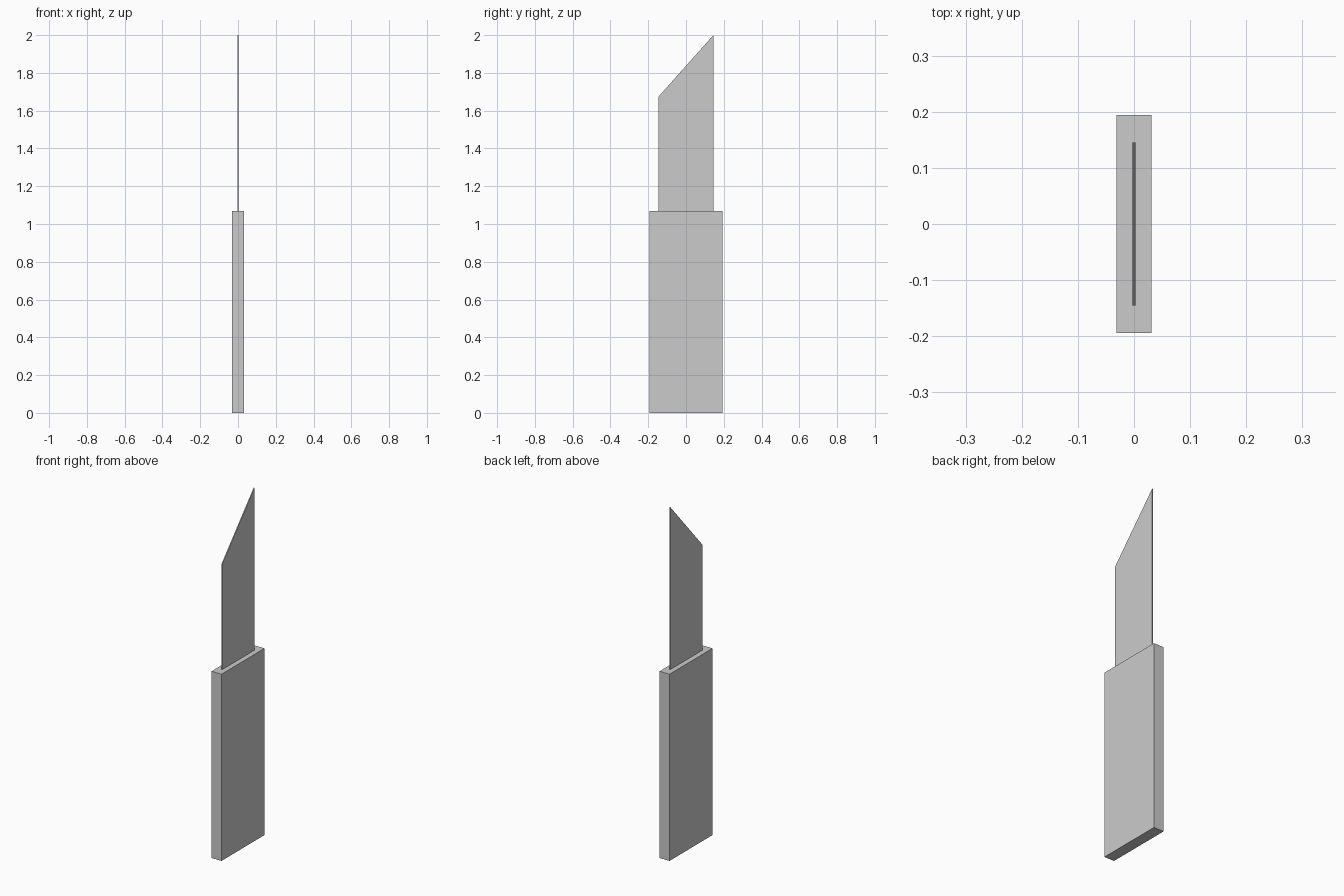
import bpy
import bmesh

if "Cube" in bpy.data.objects:
    bpy.data.objects.remove(bpy.data.objects["Cube"])

grey = bpy.data.materials.new("plain_grey")
grey.diffuse_color = (0.6, 0.6, 0.6, 1.0)
grey.use_nodes = True
grey.node_tree.nodes["Principled BSDF"].inputs["Base Color"].default_value = grey.diffuse_color


def slab(name, profile, thickness):
    """Extrude a (y, z) outline symmetrically along x."""
    bm = bmesh.new()
    face = bm.faces.new([bm.verts.new((-thickness / 2, y, z)) for y, z in profile])
    side = bmesh.ops.extrude_face_region(bm, geom=[face])
    moved = [g for g in side["geom"] if isinstance(g, bmesh.types.BMVert)]
    bmesh.ops.translate(bm, verts=moved, vec=(thickness, 0, 0))
    bmesh.ops.recalc_face_normals(bm, faces=bm.faces)
    mesh = bpy.data.meshes.new(name)
    bm.to_mesh(mesh)
    bm.free()
    mesh.materials.append(grey)
    obj = bpy.data.objects.new(name, mesh)
    bpy.context.collection.objects.link(obj)
    return obj


HANDLE_TOP = 1.07

# Flat rectangular handle
slab("handle", [(-0.194, 0), (0.194, 0), (0.194, HANDLE_TOP), (-0.194, HANDLE_TOP)], 0.063)

# Thin blade with a slanted tip, standing on the handle
slab("blade", [(-0.145, HANDLE_TOP), (0.145, HANDLE_TOP), (0.145, 2.0), (-0.145, 1.675)], 0.005)
